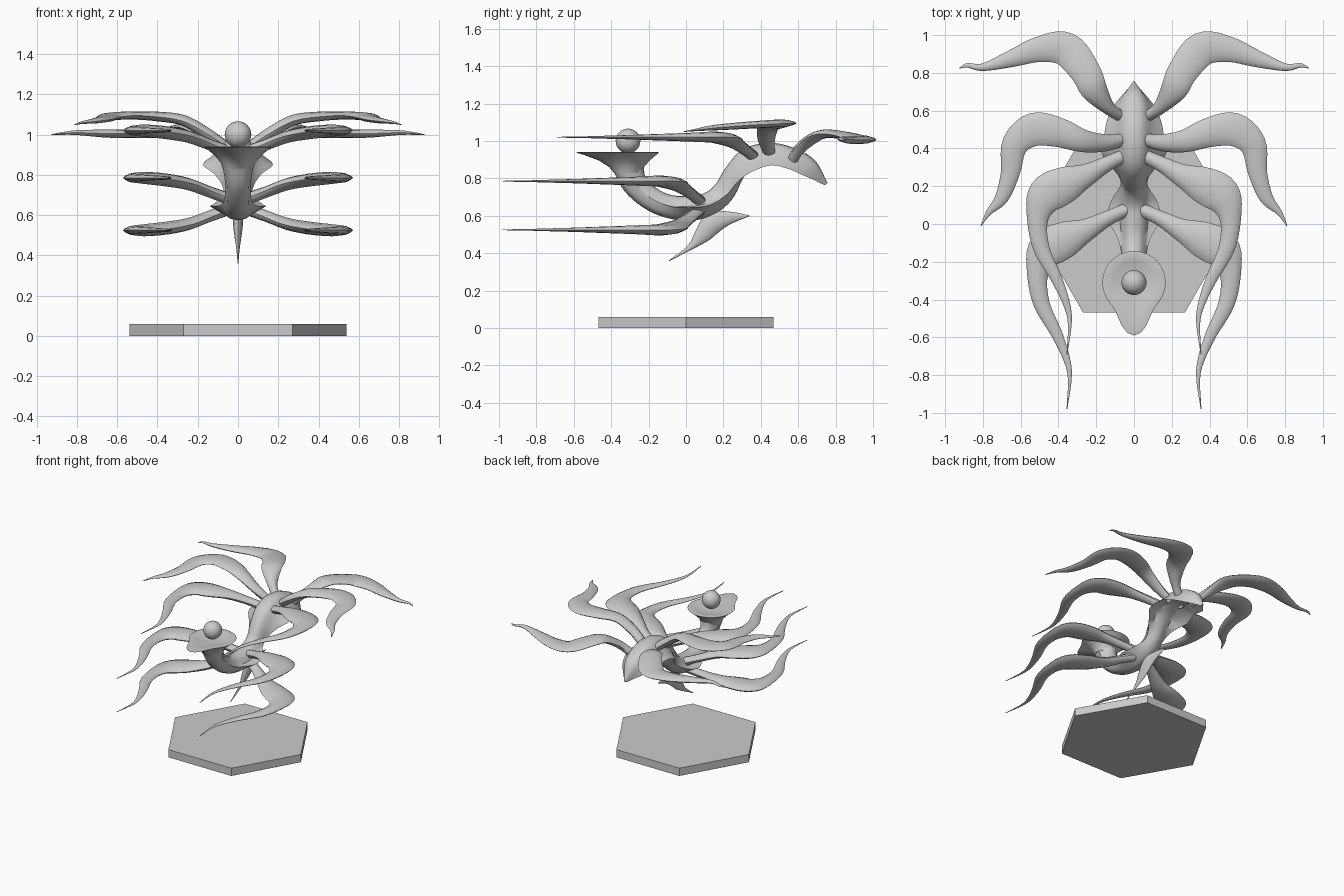
import bpy
import bmesh
from math import sin, cos, pi, exp, radians, copysign
from mathutils import Vector

cube = bpy.data.objects.get("Cube")
if cube:
    bpy.data.objects.remove(cube, do_unlink=True)

parts = []


def finish(name, bm):
    """Turn a bmesh into a named object."""
    bmesh.ops.recalc_face_normals(bm, faces=bm.faces)
    mesh = bpy.data.meshes.new(name)
    bm.to_mesh(mesh)
    bm.free()
    obj = bpy.data.objects.new(name, mesh)
    bpy.context.collection.objects.link(obj)
    parts.append(obj)
    return obj


def loft(name, rings):
    """Skin a list of equal-sized point rings and cap both ends."""
    bm = bmesh.new()
    loops = [[bm.verts.new(p) for p in ring] for ring in rings]
    count = len(loops[0])
    for a, b in zip(loops, loops[1:]):
        for i in range(count):
            j = (i + 1) % count
            bm.faces.new((a[i], a[j], b[j], b[i]))
    bm.faces.new(loops[0])
    bm.faces.new(loops[-1])
    return finish(name, bm)


def smooth_rows(rows, steps=5):
    """Catmull-Rom interpolation of rows of numbers."""
    rows = [Vector(r) for r in rows]
    padded = [rows[0] * 2 - rows[1]] + rows + [rows[-1] * 2 - rows[-2]]
    result = []
    for p, q, r, s in zip(padded, padded[1:], padded[2:], padded[3:]):
        for k in range(steps):
            t = k / steps
            result.append(q + (r - p) * (t / 2)
                          + (p * 2 - q * 5 + r * 4 - s) * (t * t / 2)
                          + (q * 3 - p - r * 3 + s) * (t ** 3 / 2))
    return result + [rows[-1]]


def tangent(points, i):
    return (points[min(i + 1, len(points) - 1)] - points[max(i - 1, 0)]).normalized()


def ribbon(name, rows, flat_normal, mirrored=False, sides=12):
    """Leaf-like tentacle; rows hold x, y, z, half width, half thickness."""
    rows = smooth_rows(rows)
    points = [Vector(r[:3]) for r in rows]
    rings = []
    for i, (row, p) in enumerate(zip(rows, points)):
        t = tangent(points, i)
        side = t.cross(flat_normal).normalized()
        normal = side.cross(t)
        width, thick = max(row[3], .001), max(row[4], .001)
        ring = []
        for k in range(sides):
            a = 2 * pi * k / sides
            lens = copysign(abs(sin(a)) ** 1.4, sin(a))
            ring.append(p + side * width * cos(a) + normal * thick * lens)
        rings.append(ring)
    obj = loft(name, rings)
    if mirrored:
        obj.modifiers.new("Mirror", 'MIRROR')
    return obj


UP = Vector((0, 0, 1))

# Hexagonal base
loft("base", [[Vector((.54 * cos(k * pi / 3), .54 * sin(k * pi / 3), z))
               for k in range(6)] for z in (0, .06)])

# S-shaped body: y, z, core half width, wing half width, rise, depth, wing offset
body_rows = [
    (-.31, .86, .075, .08, .085, .08, 0),
    (-.27, .77, .06, .065, .065, .07, 0),
    (-.18, .69, .06, .065, .06, .065, 0),
    (-.08, .65, .065, .085, .06, .065, 0),
    (.03, .645, .075, .14, .065, .07, 0),
    (.12, .665, .07, .12, .06, .065, -.01),
    (.20, .725, .06, .07, .06, .06, -.02),
    (.26, .82, .07, .11, .06, .05, -.04),
    (.34, .895, .08, .17, .07, .03, -.06),
    (.45, .93, .08, .16, .06, .02, -.06),
    (.56, .91, .08, .145, .055, .02, -.06),
    (.66, .855, .065, .105, .05, .02, -.05),
    (.75, .77, .006, .01, .008, .01, -.01),
]
rows = smooth_rows(body_rows)
points = [Vector((0, r[0], r[1])) for r in rows]
rings = []
for i, (row, p) in enumerate(zip(rows, points)):
    core, wing, rise, depth, offset = row[2:]
    t = tangent(points, i)
    normal = Vector((0, -t.z, t.y))
    half = [(core * .4, rise * .93), (core * .75, rise * .65), (core, rise * .1),
            ((core + wing) / 2, offset * .5), (wing, offset),
            (core * .9, -depth * .6), (core * .5, -depth * .9)]
    section = ([(0, rise)] + half + [(0, -depth)]
               + [(-x, h) for x, h in reversed(half)])
    rings.append([p + Vector((x, 0, 0)) + normal * h for x, h in section])
loft("body", rings)

# Flower-like dish with a drooping front lip
segments = 48


def dish_ring(radius, lip, z):
    ring = []
    for k in range(segments):
        a = 2 * pi * k / segments - pi
        r = radius + lip * exp(-(a / .4) ** 2)
        ring.append(Vector((r * sin(a), -.31 - r * cos(a), z)))
    return ring


loft("dish", [dish_ring(.075, 0, .83), dish_ring(.085, .015, .86),
              dish_ring(.115, .04, .895), dish_ring(.15, .085, .925),
              dish_ring(.167, .113, .938), dish_ring(.16, .108, .94),
              dish_ring(.11, .05, .93), dish_ring(.05, 0, .915)])

# Ball held above the dish
bm = bmesh.new()
bmesh.ops.create_uvsphere(bm, u_segments=32, v_segments=16, radius=.066)
bmesh.ops.translate(bm, verts=bm.verts, vec=(0, -.31, 1))
finish("ball", bm)

# Forward-sweeping tentacles, one shape used three times
sweep = [
    (.03, .08, .02, .035, .03), (.14, .03, .06, .04, .028),
    (.25, -.03, .1, .06, .03), (.36, -.08, .12, .095, .032),
    (.465, -.14, .13, .1, .03), (.51, -.26, .13, .057, .024),
    (.49, -.42, .13, .043, .018), (.41, -.58, .13, .03, .012),
    (.355, -.72, .13, .018, .008), (.34, -.82, .13, .01, .005),
    (.355, -.98, .13, .002, .002),
]
for name, shift, height, flip in (("upper", .29, .89, 1),
                                  ("middle", 0, .655, 1),
                                  ("lower", 0, .655, -1)):
    ribbon(name + "_tentacles",
           [(x, y + shift, height + flip * z, w, t) for x, y, z, w, t in sweep],
           UP, mirrored=True)

# Outward-sweeping tentacles
ribbon("side_tentacles", [
    (.04, .45, .92, .03, .03), (.15, .43, 1, .045, .03),
    (.27, .44, 1.07, .06, .027), (.4, .485, 1.09, .078, .024),
    (.53, .5, 1.095, .088, .02), (.63, .42, 1.09, .07, .02),
    (.655, .27, 1.08, .05, .018), (.7, .14, 1.07, .036, .014),
    (.77, .06, 1.06, .015, .007), (.81, -.01, 1.05, .002, .002),
], UP, mirrored=True)
ribbon("rear_tentacles", [
    (.05, .56, .88, .03, .03), (.13, .61, .96, .035, .03),
    (.21, .71, 1.03, .07, .025), (.26, .81, 1.035, .08, .022),
    (.36, .925, 1.01, .09, .022), (.5, .925, 1.005, .068, .022),
    (.65, .875, 1.005, .045, .02), (.8, .83, 1.01, .02, .012),
    (.88, .84, 1.005, .012, .006), (.925, .825, 1, .002, .002),
], UP, mirrored=True)

# Hanging fin below the body
ribbon("belly_fin", [
    (0, .34, .6, .002, .002), (0, .24, .59, .032, .015),
    (0, .15, .565, .058, .025), (0, .09, .5, .045, .018),
    (0, .02, .43, .015, .008), (0, -.09, .36, .002, .002),
], Vector((1, 0, 0)))

# Smooth shading with crisp edges kept
bpy.ops.object.select_all(action='DESELECT')
for obj in parts:
    obj.select_set(True)
bpy.context.view_layer.objects.active = parts[0]
bpy.ops.object.shade_smooth_by_angle(angle=radians(40))
